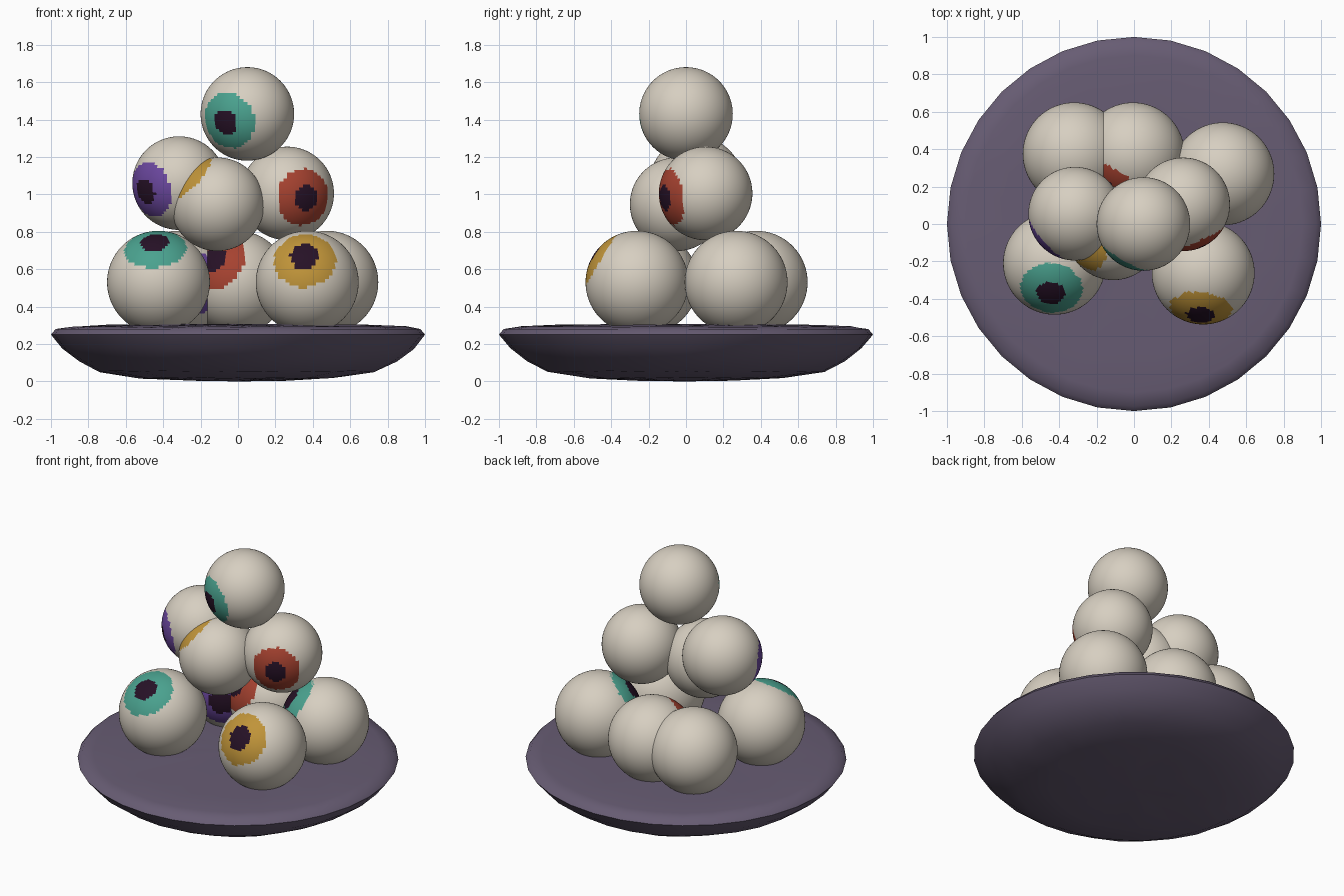
import bpy, bmesh, math, random
from mathutils import Vector

random.seed(4)
if "Cube" in bpy.data.objects:
    bpy.data.objects.remove(bpy.data.objects["Cube"], do_unlink=True)


def material(name, *rgb):
    """Flat material from 0-255 display values."""
    linear = [((c / 255 + 0.055) / 1.055) ** 2.4 for c in rgb] + [1]
    mat = bpy.data.materials.new(name)
    mat.use_nodes = True
    mat.diffuse_color = linear
    bsdf = next(n for n in mat.node_tree.nodes if n.type == 'BSDF_PRINCIPLED')
    bsdf.inputs["Base Color"].default_value = linear
    return mat


white = material("eye_white", 215, 207, 193)
pupil = material("pupil_dark", 38, 17, 38)
stone = material("plate_purple_grey", 103, 92, 115)
teal = material("iris_teal", 74, 162, 143)
violet = material("iris_violet", 108, 72, 160)
red = material("iris_red", 166, 66, 48)
amber = material("iris_amber", 192, 148, 57)


def finish(bm, name, mats, location=(0, 0, 0)):
    mesh = bpy.data.meshes.new(name)
    bm.to_mesh(mesh)
    bm.free()
    obj = bpy.data.objects.new(name, mesh)
    obj.location = location
    bpy.context.collection.objects.link(obj)
    for mat in mats:
        mesh.materials.append(mat)
    bpy.ops.object.select_all(action='DESELECT')
    obj.select_set(True)
    bpy.context.view_layer.objects.active = obj
    bpy.ops.object.shade_smooth_by_angle(angle=math.radians(50))
    return obj


def eyeball(name, center, radius, gaze, iris):
    """Ball whose iris and pupil are the faces near the gaze direction."""
    bm = bmesh.new()
    bmesh.ops.create_uvsphere(bm, u_segments=72, v_segments=48, radius=radius)
    look = Vector(gaze).normalized()
    for face in bm.faces:
        angle = math.degrees(look.angle(face.calc_center_median()))
        angle += random.uniform(-0.8, 0.8)
        face.material_index = 2 if angle < 16 else 1 if angle < 37 else 0
    finish(bm, name, [white, iris, pupil], center)


# Round plate: revolved profile with a slightly uneven surface
profile = [(0.25, 0.006), (0.52, 0.018), (0.74, 0.053), (0.85, 0.11), (0.94, 0.176),
           (1, 0.25), (0.975, 0.28), (0.9, 0.292), (0.7, 0.3), (0.35, 0.304)]
SIDES = 32
bm = bmesh.new()
rings = []
for r, z in profile:
    wobble = 0.004 if r < 0.95 else 0
    rings.append([bm.verts.new((r * math.cos(a), r * math.sin(a),
                                z + random.uniform(-wobble, wobble)))
                  for a in (math.tau * i / SIDES for i in range(SIDES))])
for low, high in zip(rings, rings[1:]):
    for i in range(SIDES):
        j = (i + 1) % SIDES
        bm.faces.new((low[i], low[j], high[j], high[i]))
for ring, z in ((rings[0], 0), (rings[-1], 0.305)):
    hub = bm.verts.new((0, 0, z))
    for i in range(SIDES):
        bm.faces.new((ring[i], ring[(i + 1) % SIDES], hub))
bmesh.ops.recalc_face_normals(bm, faces=bm.faces)
finish(bm, "plate", [stone])

# Bottom layer of eyeballs
LOW, BIG = 0.53, 0.275
for name, x, y, gaze, iris in (
        ("eyeball_front_right", -0.425, -0.21, (-0.07, -0.6, 0.8), teal),
        ("eyeball_front_left", 0.37, -0.262, (-0.06, -0.85, 0.52), amber),
        ("eyeball_back_left", 0.475, 0.268, (-0.64, -0.48, 0.6), teal),
        ("eyeball_back_middle", -0.005, 0.375, (-0.47, -0.75, 0.46), red),
        ("eyeball_back_right", -0.32, 0.375, (0.37, -0.93, -0.03), violet)):
    eyeball(name, (x, y, LOW), BIG, gaze, iris)

# Middle layer and the top eyeball
SMALL = 0.25
for name, center, gaze, iris in (
        ("eyeball_middle_right", (-0.315, 0.055, 1.06), (-0.74, -0.65, -0.17), violet),
        ("eyeball_middle_front", (-0.11, -0.05, 0.947), (-0.7, -0.25, 0.67), amber),
        ("eyeball_middle_left", (0.263, 0.105, 1.005), (0.42, -0.9, -0.1), red),
        ("eyeball_top", (0.05, 0, 1.43), (-0.47, -0.86, -0.17), teal)):
    eyeball(name, center, SMALL, gaze, iris)
